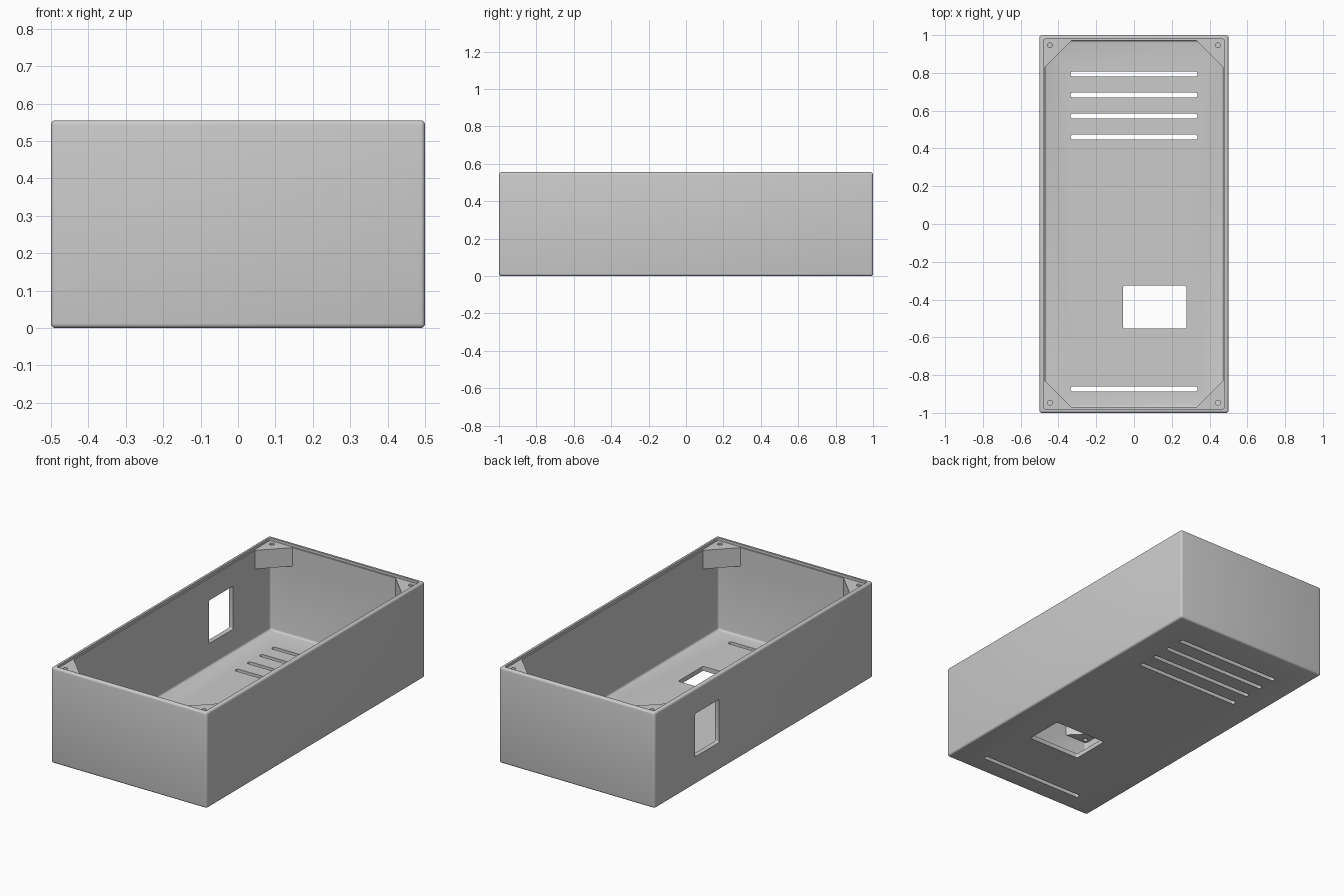
import bpy, bmesh, math
from mathutils import Matrix, Vector

cube = bpy.data.objects.get("Cube")
if cube:
    bpy.data.objects.remove(cube, do_unlink=True)

HEIGHT = 0.555
LEDGE = 0.54

plastic = bpy.data.materials.new("light grey plastic")
plastic.use_nodes = True
grey = (0.6, 0.6, 0.6, 1)
plastic.diffuse_color = grey
plastic.node_tree.nodes["Principled BSDF"].inputs["Base Color"].default_value = grey


def to_object(bm, name):
    bmesh.ops.recalc_face_normals(bm, faces=bm.faces[:])
    mesh = bpy.data.meshes.new(name)
    bm.to_mesh(mesh)
    bm.free()
    obj = bpy.data.objects.new(name, mesh)
    bpy.context.collection.objects.link(obj)
    mesh.materials.append(plastic)
    return obj


def box(name, low, high, bevel=0, pick=lambda edge: True, segments=4):
    """Box between two corners; the edges that pick accepts are rounded."""
    low, high = Vector(low), Vector(high)
    bm = bmesh.new()
    bmesh.ops.create_cube(bm, size=1, matrix=Matrix.Translation((low + high) / 2)
                          @ Matrix.Diagonal((*(high - low), 1)))
    if bevel:
        bmesh.ops.bevel(bm, geom=[e for e in bm.edges if pick(e)], offset=bevel,
                        segments=segments, profile=0.5, affect='EDGES')
    return to_object(bm, name)


def prism(name, outline, z0, z1):
    bm = bmesh.new()
    face = bm.faces.new([bm.verts.new((x, y, z0)) for x, y in outline])
    top = bmesh.ops.extrude_face_region(bm, geom=[face])["geom"]
    bmesh.ops.translate(bm, vec=(0, 0, z1 - z0),
                        verts=[v for v in top if isinstance(v, bmesh.types.BMVert)])
    return to_object(bm, name)


def combine(target, tool, operation='DIFFERENCE'):
    """Apply a boolean and discard the tool."""
    mod = target.modifiers.new("cut", 'BOOLEAN')
    mod.operation, mod.solver, mod.object = operation, 'EXACT', tool
    bpy.context.view_layer.objects.active = target
    bpy.ops.object.modifier_apply(modifier=mod.name)
    bpy.data.objects.remove(tool, do_unlink=True)


def upright(edge):
    a, b = edge.verts
    return abs(a.co.z - b.co.z) > 0.01


def along_x(edge):
    a, b = edge.verts
    return abs(a.co.x - b.co.x) > 0.01


def low_or_upright(edge):
    return upright(edge) or edge.verts[0].co.z < 0.1


# Outer shell and its cavity
case = box("enclosure_case", (-0.5, -1, 0), (0.5, 1, HEIGHT), 0.012)
combine(case, box("cavity", (-0.472, -0.972, 0.026), (0.472, 0.972, 0.7),
                  0.012, low_or_upright))

# Triangular screw bosses in the four corners
for sx in (-1, 1):
    for sy in (-1, 1):
        corner = [(0.49 * sx, 0.812 * sy), (0.49 * sx, 0.99 * sy), (0.312 * sx, 0.99 * sy)]
        combine(case, prism("boss", corner, LEDGE - 0.108, LEDGE + 0.003), 'UNION')

# Recess that seats the lid
combine(case, box("lid_recess", (-0.479, -0.979, LEDGE), (0.479, 0.979, 0.7), 0.012, upright))

# Screw holes
ring = [(0.013 * math.cos(i * math.tau / 24), 0.013 * math.sin(i * math.tau / 24))
        for i in range(24)]
for sx in (-1, 1):
    for sy in (-1, 1):
        hole = [(x + 0.445 * sx, y + 0.947 * sy) for x, y in ring]
        combine(case, prism("screw_hole", hole, 0.3, 0.7))

# Round-ended vent slots in the floor
for y in (0.794, 0.683, 0.571, 0.46, -0.873):
    combine(case, box("vent_slot", (-0.336, y - 0.013, -0.1), (0.336, y + 0.013, 0.1),
                      0.0125, upright, 6))

# Rectangular openings in the floor and the right wall
combine(case, box("floor_opening", (-0.058, -0.553, -0.1), (0.278, -0.326, 0.1), 0.01, upright))
combine(case, box("side_opening", (-0.6, 0.41, 0.16), (-0.4, 0.63, 0.41), 0.006, along_x))

# Smooth the rounded edges only
bpy.ops.object.select_all(action='DESELECT')
case.select_set(True)
bpy.context.view_layer.objects.active = case
bpy.ops.object.shade_smooth_by_angle(angle=math.radians(30))
